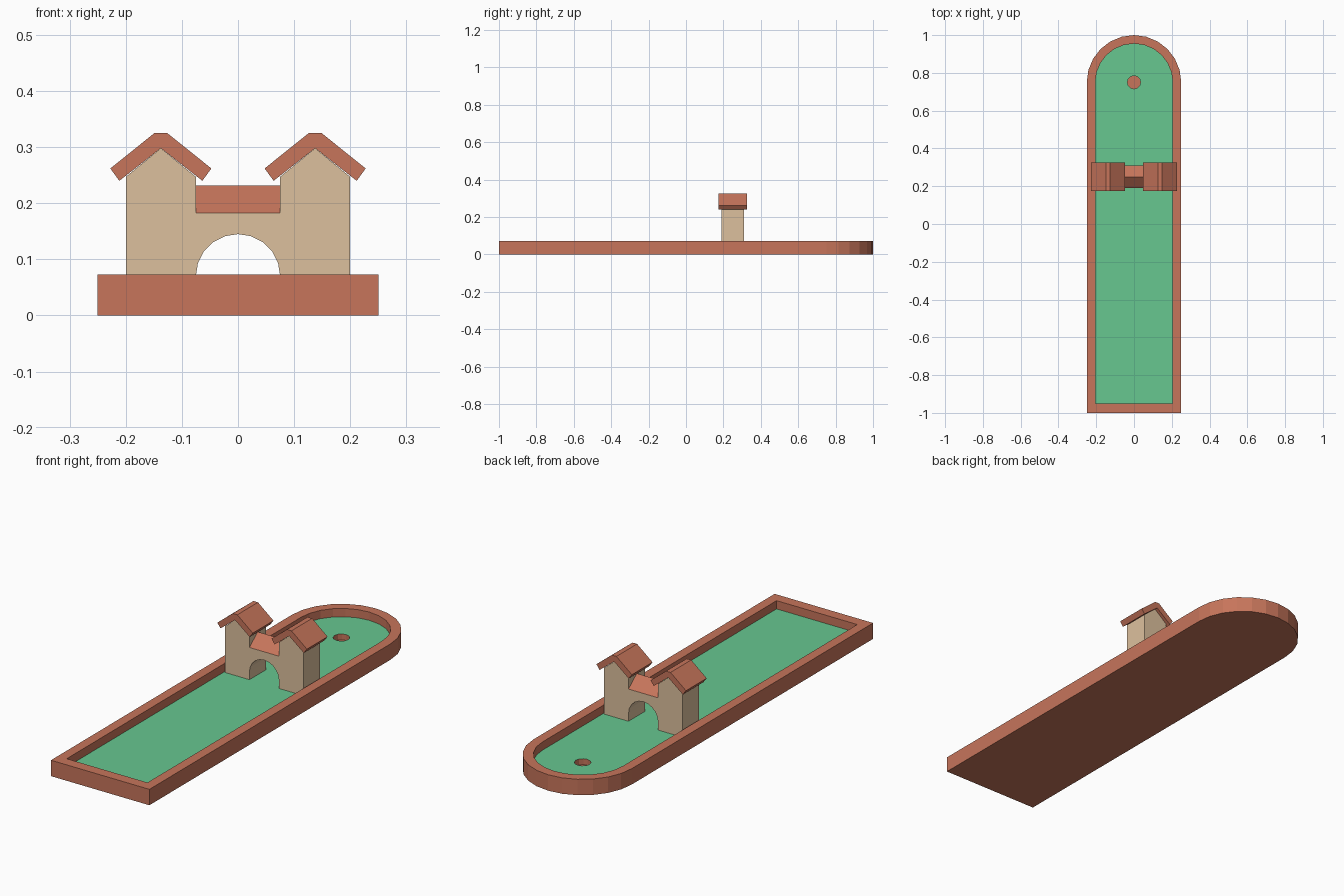
import bpy, bmesh, math

if "Cube" in bpy.data.objects:
    bpy.data.objects.remove(bpy.data.objects["Cube"])

FLOOR, RIM, CUP = 0.035, 0.073, 0.008


def material(name, rgb):
    m = bpy.data.materials.new(name)
    m.diffuse_color = (*rgb, 1)
    m.use_nodes = True
    m.node_tree.nodes["Principled BSDF"].inputs["Base Color"].default_value = m.diffuse_color
    return m


BRICK = material("brick red", (0.57, 0.178, 0.105))
GREEN = material("turf green", (0.136, 0.57, 0.28))
STONE = material("sandstone", (0.72, 0.53, 0.34))


def finish(bm, name, *mats):
    me = bpy.data.meshes.new(name)
    bm.to_mesh(me)
    bm.free()
    for m in mats:
        me.materials.append(m)
    ob = bpy.data.objects.new(name, me)
    bpy.context.collection.objects.link(ob)
    return ob


def ring(bm, pts, z):
    return [bm.verts.new((x, y, z)) for x, y in pts]


def bridge(bm, a, b):
    n = len(a)
    return [bm.faces.new((a[i], a[(i + 1) % n], b[(i + 1) % n], b[i]))
            for i in range(n)]


def lane_outline(r, y0):
    # straight lane closed by a half circle of twelve sides
    arc = [(r * math.cos(math.pi * i / 12), 0.75 + r * math.sin(math.pi * i / 12))
           for i in range(13)]
    return [(-r, y0), (r, y0)] + arc


def prism(name, profile, place, a, b, mat):
    # closed profile swept between two planes
    bm = bmesh.new()
    lo = [bm.verts.new(place(u, v, a)) for u, v in profile]
    hi = [bm.verts.new(place(u, v, b)) for u, v in profile]
    bridge(bm, lo, hi)
    bm.faces.new(lo)
    bm.faces.new(hi)
    bmesh.ops.recalc_face_normals(bm, faces=bm.faces)
    return finish(bm, name, mat)


# brick base with raised rim
outer, inner = lane_outline(0.25, -1.0), lane_outline(0.205, -0.95)
bm = bmesh.new()
base = ring(bm, outer, 0)
top_out = ring(bm, outer, RIM)
top_in = ring(bm, inner, RIM)
foot = ring(bm, inner, FLOOR)
bm.faces.new(base[::-1])
for a, b in ((base, top_out), (top_out, top_in), (top_in, foot)):
    bridge(bm, a, b)
finish(bm, "base_rim", BRICK)

# turf with a hole cut for the cup
hole = [(0.035 * math.cos(math.tau * i / 12), 0.75 + 0.035 * math.sin(math.tau * i / 12))
        for i in range(12)]
bm = bmesh.new()
for pts in (inner, hole):
    vs = ring(bm, pts, FLOOR)
    for i in range(len(vs)):
        bm.edges.new((vs[i - 1], vs[i]))
bmesh.ops.triangle_fill(bm, edges=bm.edges[:], use_beauty=True, normal=(0, 0, 1))
for f in bm.faces:
    f.normal_update()
    if f.normal.z < 0:
        f.normal_flip()
finish(bm, "turf", GREEN)

# cup lining
bm = bmesh.new()
lip, bottom = ring(bm, hole, FLOOR), ring(bm, hole, CUP)
bridge(bm, lip, bottom)
bm.faces.new(bottom)
finish(bm, "cup", BRICK)

# gatehouse: two gabled towers joined over an arch
along_y = lambda u, v, w: (u, w, v)
along_x = lambda u, v, w: (w, u, v)
half = [(0.075, 0.183), (0.075, 0.247), (0.1375, 0.298), (0.2, 0.247), (0.2, FLOOR)]
arch = [(0.075 * math.cos(math.pi * i / 10), 0.071 + 0.074 * math.sin(math.pi * i / 10))
        for i in range(11)]
profile = (half + [(0.075, FLOOR)] + arch + [(-0.075, FLOOR)]
           + [(-x, z) for x, z in reversed(half)])
prism("gatehouse", profile, along_y, 0.19, 0.31, STONE)

# tower roofs
roof = [(-0.0115, 0.325), (0.0115, 0.325), (0.09, 0.262), (0.074, 0.24),
        (0, 0.298), (-0.074, 0.24), (-0.09, 0.262)]
for side, cx in (("left", -0.1375), ("right", 0.1375)):
    prism(side + "_tower_roof", [(x + cx, z) for x, z in roof],
          along_y, 0.175, 0.325, BRICK)

# small roof over the arch
prism("arch_roof", [(0.19, 0.183), (0.31, 0.183), (0.25, 0.232)],
      along_x, -0.0755, 0.0755, BRICK)
